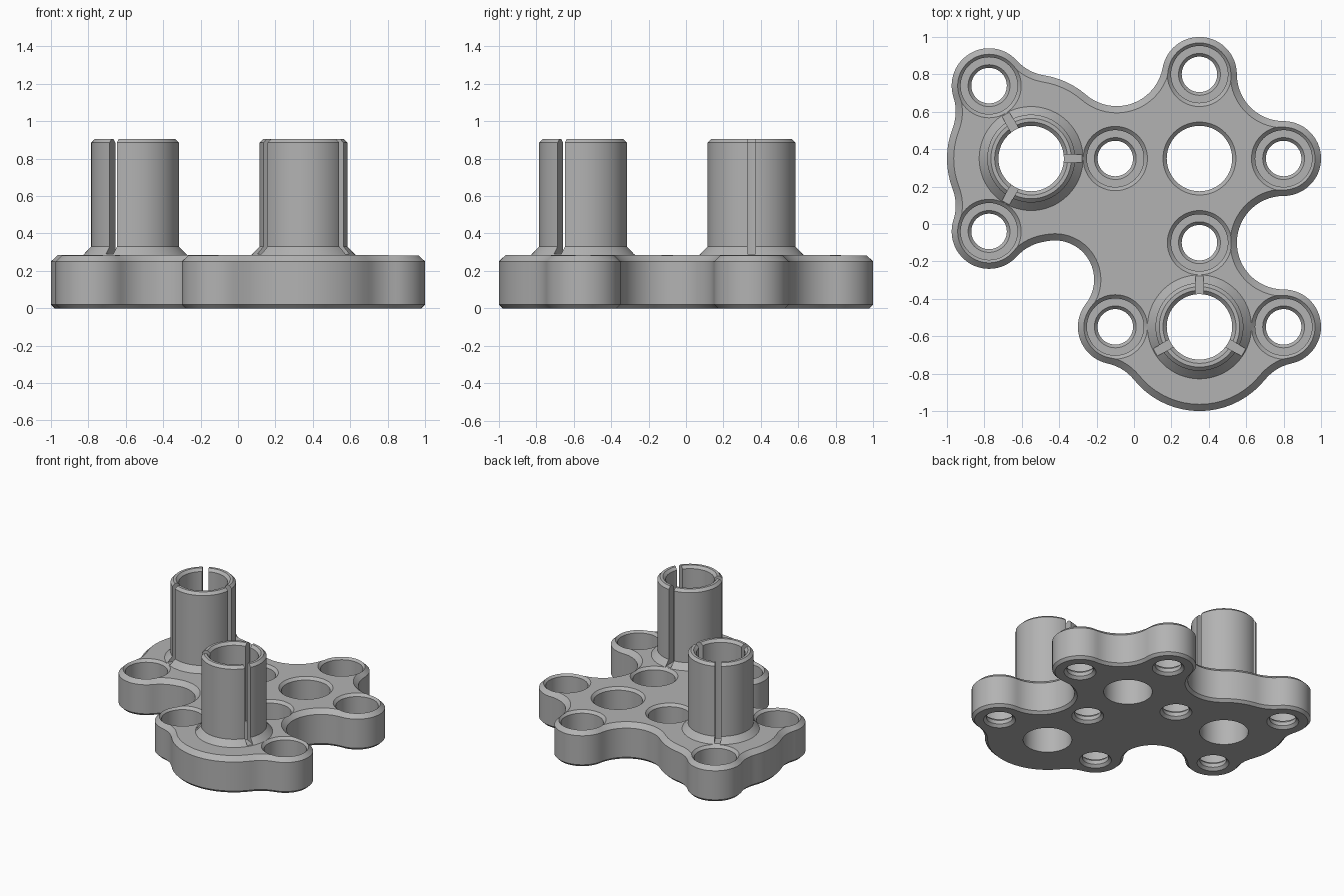
import bpy, bmesh
from math import cos, sin, tau, radians, sqrt, ceil
from mathutils import Vector, Matrix

cube = bpy.data.objects.get("Cube")
if cube:
    bpy.data.objects.remove(cube)

PITCH = 0.45
LOBE = 0.2
TOP = 0.285
BORE = 0.175
HUB = Vector((0.35, 0.35))
POST_A = HUB - Vector((2 * PITCH, 0))
POST_B = HUB - Vector((0, 2 * PITCH))

grey = bpy.data.materials.new("plain grey")
grey.use_nodes = True
grey.diffuse_color = (0.45, 0.45, 0.45, 1)
grey.node_tree.nodes["Principled BSDF"].inputs["Base Color"].default_value = grey.diffuse_color


def around(centre, degrees):
    a = radians(degrees)
    return centre + PITCH * Vector((cos(a), sin(a)))


def finish(bm, name):
    bmesh.ops.recalc_face_normals(bm, faces=bm.faces)
    mesh = bpy.data.meshes.new(name)
    bm.to_mesh(mesh)
    bm.free()
    mesh.materials.append(grey)
    obj = bpy.data.objects.new(name, mesh)
    bpy.context.collection.objects.link(obj)
    return obj


def bridge(bm, low, high):
    for i in range(len(low)):
        j = (i + 1) % len(low)
        bm.faces.new((low[i], low[j], high[j], high[i]))


def lathe(bm, centre, profile, closed=False, steps=64):
    """Revolve (radius, height) points; capped unless the profile is closed."""
    rings = [[bm.verts.new((centre.x + r * cos(tau * i / steps),
                            centre.y + r * sin(tau * i / steps), z))
              for i in range(steps)] for r, z in profile]
    for low, high in zip(rings, rings[1:]):
        bridge(bm, low, high)
    if closed:
        bridge(bm, rings[-1], rings[0])
    else:
        bm.faces.new(rings[0])
        bm.faces.new(rings[-1])


def cut(obj, cutter):
    mod = obj.modifiers.new("cut", 'BOOLEAN')
    mod.operation = 'DIFFERENCE'
    mod.solver = 'EXACT'
    mod.object = cutter
    bpy.context.view_layer.objects.active = obj
    bpy.ops.object.modifier_apply(modifier=mod.name)
    bpy.data.objects.remove(cutter)


def smooth(obj):
    bpy.ops.object.select_all(action='DESELECT')
    obj.select_set(True)
    bpy.context.view_layer.objects.active = obj
    bpy.ops.object.shade_smooth_by_angle(angle=radians(25))


# Plate outline: counterclockwise discs (centre, radius, fillet to the next)
discs = [(around(HUB, 0), LOBE, 0.25), (around(HUB, 90), LOBE, 0.25),
         (POST_A, PITCH, 0.25), (around(POST_A, 120), LOBE, 0.25),
         (POST_A, PITCH, 0.25), (around(POST_A, 240), LOBE, 0.25),
         (POST_A, PITCH, 0.21), (around(POST_B, 180), LOBE, 0.25),
         (POST_B, PITCH, 0.25), (around(POST_B, 0), LOBE, 0.25)]


def fillet_centre(i):
    c1, r1, f = discs[i]
    c2, r2, _ = discs[(i + 1) % len(discs)]
    d = (c2 - c1).length
    u = (c2 - c1) / d
    a = (d * d + (r1 + f) ** 2 - (r2 + f) ** 2) / (2 * d)
    h = sqrt((r1 + f) ** 2 - a * a)
    return c1 + a * u + h * Vector((u.y, -u.x))


def arc(centre, radius, start, end, turn):
    """Points on an arc between two directions, without the last one."""
    a0 = Vector((1, 0)).angle_signed(start - centre) * -1
    a1 = Vector((1, 0)).angle_signed(end - centre) * -1
    sweep = (turn * (a1 - a0)) % tau
    n = ceil(sweep / radians(6))
    return [centre + radius * Vector((cos(a0 + turn * sweep * i / n),
                                      sin(a0 + turn * sweep * i / n)))
            for i in range(n)]


def outline(inset):
    centres = [fillet_centre(i) for i in range(len(discs))]
    points = []
    for i, (c, r, f) in enumerate(discs):
        following = discs[(i + 1) % len(discs)][0]
        points += arc(c, r - inset, centres[i - 1], centres[i], 1)
        points += arc(centres[i], f + inset, c, following, -1)
    return points


bm = bmesh.new()
levels = [(0.02, 0), (0, 0.02), (0, 0.25), (0.036, TOP)]
rings = [[bm.verts.new((p.x, p.y, z)) for p in outline(d)] for d, z in levels]
for low, high in zip(rings, rings[1:]):
    bridge(bm, low, high)
bm.faces.new(rings[0])
bm.faces.new(rings[-1])
plate = finish(bm, "base_plate")

# Stepped lobe holes and the three large bores
bm = bmesh.new()
stepped = [(0.125, -0.01), (0.095, 0.02), (0.095, 0.05), (0.112, 0.07),
           (0.152, 0.07), (0.152, TOP - 0.02), (0.182, TOP + 0.01)]
holes = [around(HUB, a) for a in (0, 90, 180, 270)]
holes += [around(POST_A, a) for a in (120, 240)]
holes += [around(POST_B, a) for a in (0, 180)]
for spot in holes:
    lathe(bm, spot, stepped, steps=48)
lathe(bm, HUB, [(BORE, -0.01), (BORE, TOP - 0.02), (BORE + 0.03, TOP + 0.01)])
for spot in (POST_A, POST_B):
    lathe(bm, spot, [(BORE, -0.01), (BORE, TOP + 0.01)])
cut(plate, finish(bm, "hole_cutter"))
smooth(plate)

# Hollow posts with a flared foot and three slits each
post_profile = [(BORE, 0.28), (0.278, 0.28), (0.278, TOP), (0.235, 0.33),
                (0.235, 0.885), (0.215, 0.905), (BORE + 0.02, 0.905), (BORE, 0.885)]
for name, spot, first in (("left_rear_post", POST_B, 90), ("right_post", POST_A, 0)):
    name = "front_post" if spot is POST_B else name
    bm = bmesh.new()
    lathe(bm, spot, post_profile, closed=True)
    post = finish(bm, name)
    bm = bmesh.new()
    for k in range(3):
        place = (Matrix.Translation((spot.x, spot.y, 0))
                 @ Matrix.Rotation(radians(first + 120 * k), 4, 'Z')
                 @ Matrix.Translation((0.22, 0, 0.64))
                 @ Matrix.Diagonal((0.2, 0.045, 0.7, 1)))
        bmesh.ops.create_cube(bm, size=1, matrix=place)
    cut(post, finish(bm, "slit_cutter"))
    smooth(post)
